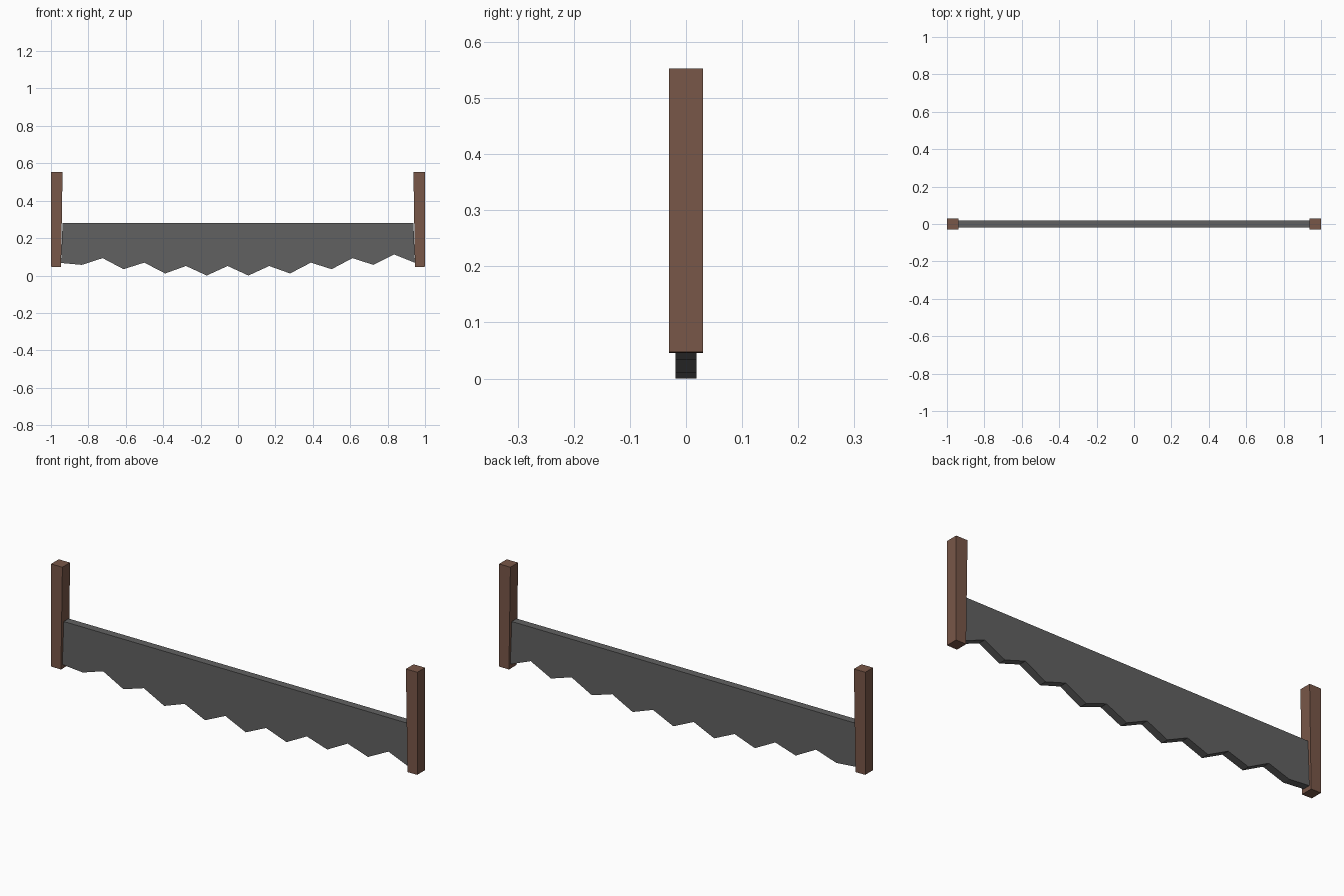
import bpy, bmesh

if "Cube" in bpy.data.objects:
    bpy.data.objects.remove(bpy.data.objects["Cube"])


def material(name, rgb):
    m = bpy.data.materials.new(name)
    m.diffuse_color = (*rgb, 1)
    m.use_nodes = True
    m.node_tree.nodes["Principled BSDF"].inputs["Base Color"].default_value = m.diffuse_color
    return m


steel = material("dark steel", (0.12, 0.12, 0.12))
wood = material("brown wood", (0.19, 0.095, 0.065))


def extrude_profile(name, points, half, mat):
    """Closed x-z outline extruded symmetrically along y."""
    bm = bmesh.new()
    face = bm.faces.new([bm.verts.new((x, -half, z)) for x, z in points])
    ext = bmesh.ops.extrude_face_region(bm, geom=[face])
    verts = [v for v in ext["geom"] if isinstance(v, bmesh.types.BMVert)]
    bmesh.ops.translate(bm, verts=verts, vec=(0, 2 * half, 0))
    bmesh.ops.recalc_face_normals(bm, faces=bm.faces)
    me = bpy.data.meshes.new(name)
    bm.to_mesh(me)
    bm.free()
    me.materials.append(mat)
    ob = bpy.data.objects.new(name, me)
    bpy.context.collection.objects.link(ob)
    return ob


# Blade: straight back, bowed row of evenly spaced teeth along the bottom
heights = [0.067, 0.057, 0.093, 0.034, 0.069, 0.011, 0.051, 0.0, 0.051,
           0.0, 0.051, 0.011, 0.069, 0.034, 0.093, 0.057, 0.113, 0.068]
n = len(heights) - 1
teeth = [(-0.946 + 1.892 * i / n, z) for i, z in enumerate(heights)]
extrude_profile("saw_blade", teeth + [(0.938, 0.281), (-0.938, 0.281)], 0.019, steel)

# Upright handles at both ends, slightly narrower at the foot
for side, label in ((-1, "left"), (1, "right")):
    outline = [(1.0, 0.047), (1.0, 0.553), (0.938, 0.553), (0.946, 0.046)]
    extrude_profile(label + "_handle", [(side * x, z) for x, z in outline], 0.03, wood)
